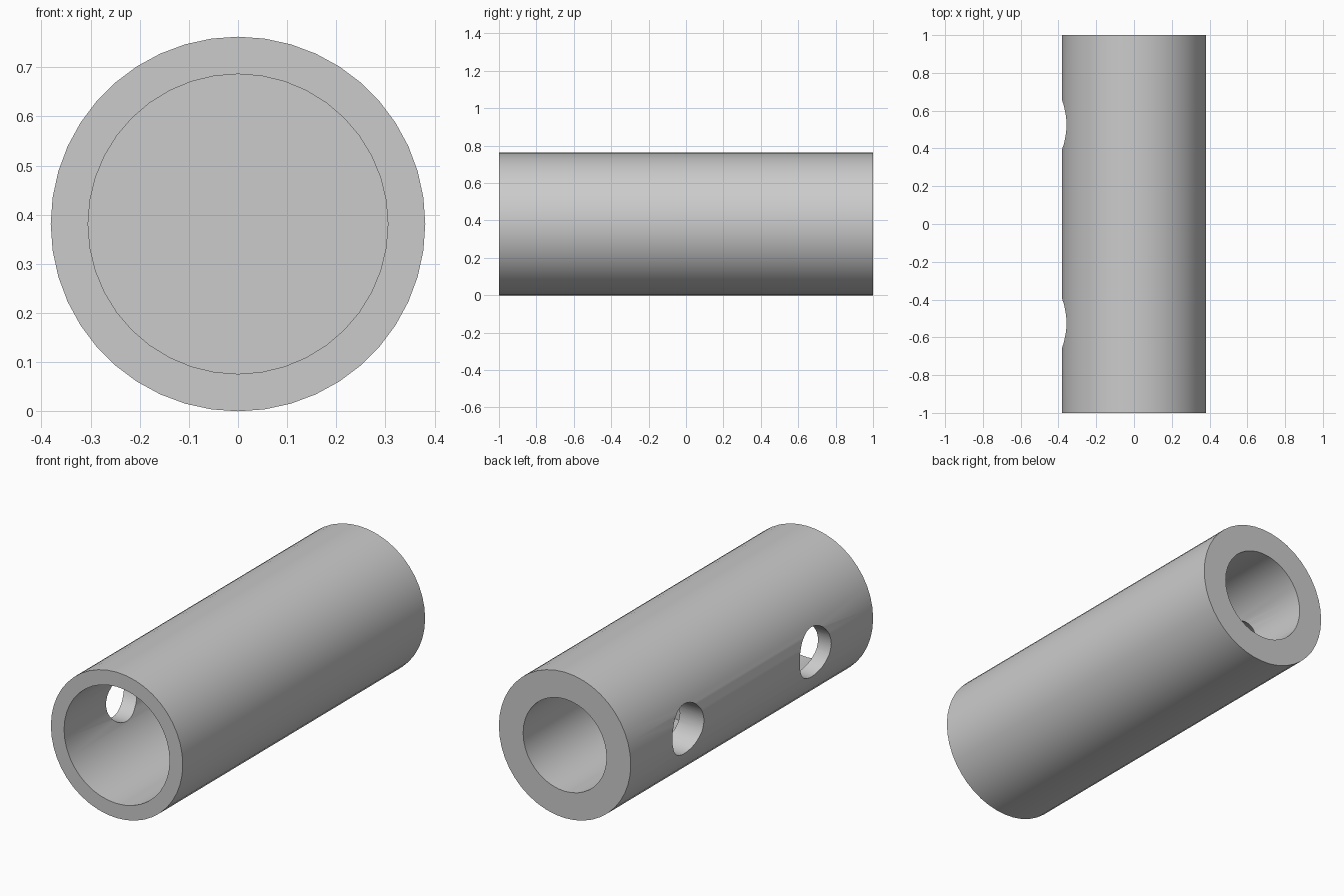
import bpy
import math

cube = bpy.data.objects.get("Cube")
if cube:
    bpy.data.objects.remove(cube, do_unlink=True)

R = 0.381          # outer radius, also the height of the axis
FRONT_BORE = 0.305
BACK_BORE = 0.241
WALL = 0.04        # half thickness of the inner dividing wall
HOLE_R = 0.13

grey = bpy.data.materials.new("light_grey")
grey.use_nodes = True
colour = (0.6, 0.6, 0.6, 1.0)
grey.diffuse_color = colour
bsdf = next(n for n in grey.node_tree.nodes if n.type == "BSDF_PRINCIPLED")
bsdf.inputs["Base Color"].default_value = colour


def cylinder(name, radius, length, location, rotation, sides):
    bpy.ops.mesh.primitive_cylinder_add(vertices=sides, radius=radius, depth=length,
                                        location=location, rotation=rotation)
    obj = bpy.context.object
    obj.name = name
    obj.data.materials.append(grey)
    return obj


def along_y(name, radius, y0, y1, sides):
    return cylinder(name, radius, y1 - y0, (0, (y0 + y1) / 2, R),
                    (math.pi / 2, 0, 0), sides)


# Main tube body
tube = along_y("tube_body", R, -1, 1, 44)

# Wide front bore, narrow back bore and two round side holes
cutters = [along_y("front_bore", FRONT_BORE, -1.2, -WALL, 40),
           along_y("back_bore", BACK_BORE, WALL, 1.2, 40)]
for y in (-0.525, 0.525):
    cutters.append(cylinder("side_hole", HOLE_R, 0.5, (-0.35, y, R),
                            (0, math.pi / 2, 0), 36))

for cutter in cutters:
    cutter.hide_render = True
    mod = tube.modifiers.new(cutter.name, "BOOLEAN")
    mod.operation = "DIFFERENCE"
    mod.solver = "EXACT"
    mod.object = cutter

# Apply the cuts and remove the cutters
bpy.ops.object.select_all(action="DESELECT")
tube.select_set(True)
bpy.context.view_layer.objects.active = tube
for mod in list(tube.modifiers):
    bpy.ops.object.modifier_apply(modifier=mod.name)
for cutter in cutters:
    bpy.data.objects.remove(cutter, do_unlink=True)

bpy.ops.object.shade_smooth_by_angle(angle=math.radians(30))
